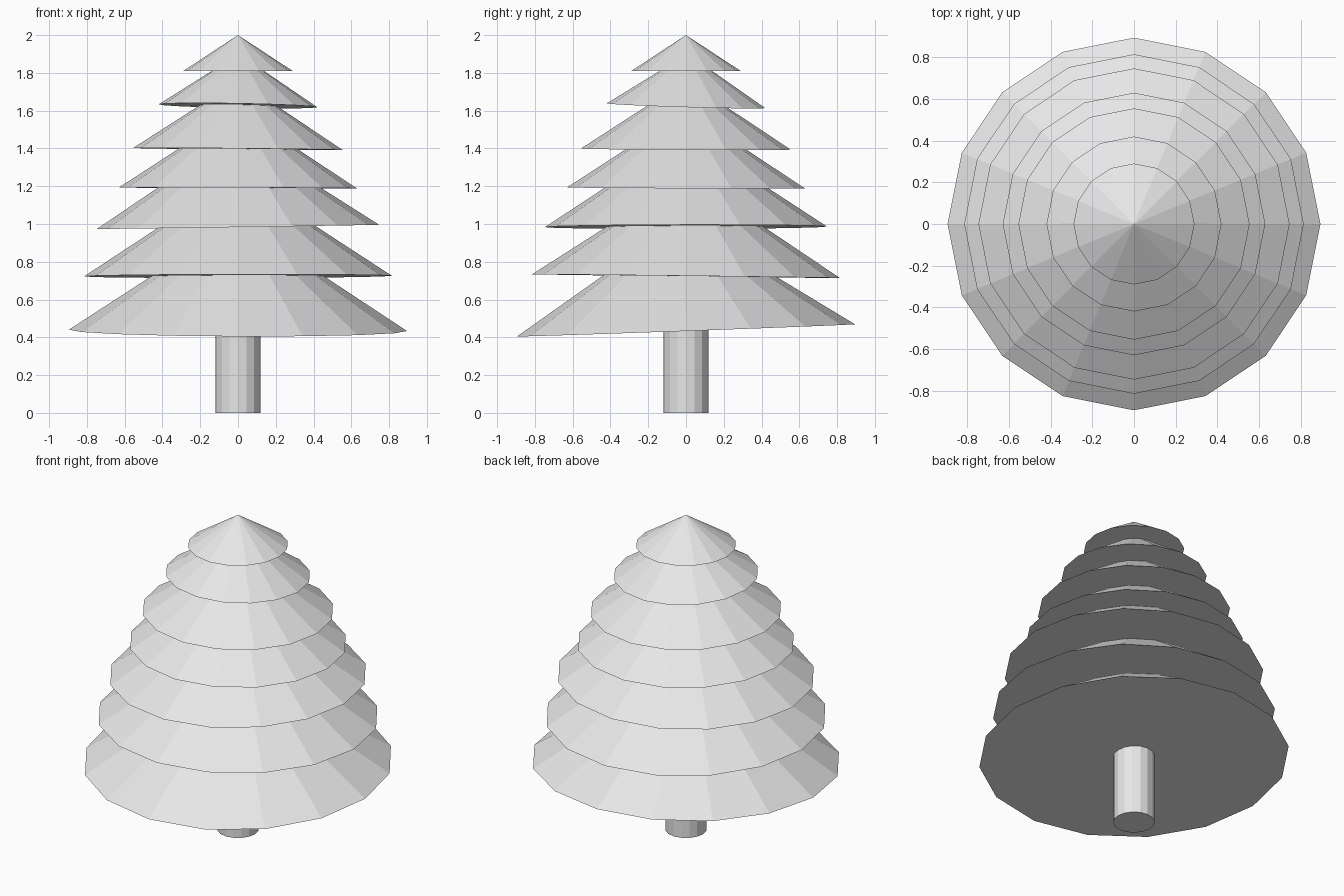
import bpy
from mathutils import Matrix

if "Cube" in bpy.data.objects:
    bpy.data.objects.remove(bpy.data.objects["Cube"], do_unlink=True)

SIDES = 16
STEEPNESS = 0.655  # cone height per unit of radius

grey = bpy.data.materials.new("light_grey")
grey.use_nodes = True
colour = (0.8, 0.8, 0.8, 1)
grey.diffuse_color = colour
grey.node_tree.nodes["Principled BSDF"].inputs["Base Color"].default_value = colour


def finish(name):
    obj = bpy.context.object
    obj.name = name
    obj.data.materials.append(grey)
    return obj


def add_tier(name, radius, z, slope_x, slope_y):
    """Closed cone with its base centre at height z, tilted slightly."""
    height = radius * STEEPNESS
    bpy.ops.mesh.primitive_cone_add(vertices=SIDES, radius1=radius, radius2=0,
                                    depth=height, location=(0, 0, z))
    obj = finish(name)
    obj.data.transform(Matrix.Translation((0, 0, height / 2)))
    obj.rotation_euler = (slope_y, -slope_x, 0)


# Trunk
bpy.ops.mesh.primitive_cylinder_add(vertices=SIDES, radius=0.12, depth=0.46,
                                    location=(0, 0, 0.23))
finish("trunk")

# Foliage tiers from bottom to top: radius, height, slope along x, slope along y
tiers = [
    (0.895, 0.437, -0.004, 0.036),
    (0.815, 0.724, 0.002, -0.012),
    (0.747, 0.985, 0.015, 0.002),
    (0.63, 1.191, -0.004, -0.004),
    (0.555, 1.397, -0.01, -0.006),
    (0.42, 1.626, -0.018, -0.03),
    (0.29, 1.81, 0, 0),
]
for i, tier in enumerate(tiers, 1):
    add_tier(f"foliage_tier_{i}", *tier)
